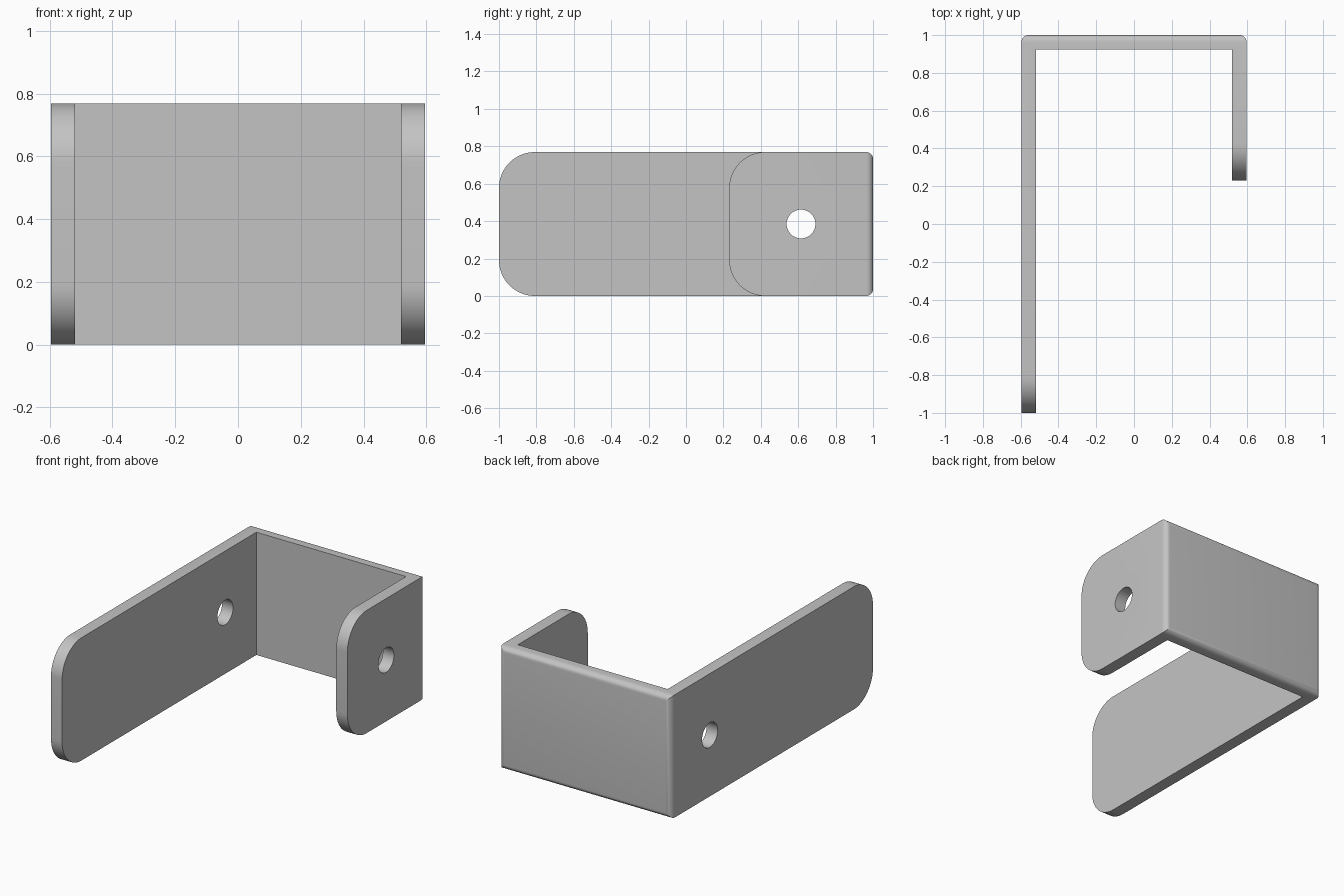
import bpy, bmesh, math
from mathutils import Matrix

cube = bpy.data.objects.get("Cube")
if cube:
    bpy.data.objects.remove(cube, do_unlink=True)

HEIGHT = 0.769
HALF_WIDTH = 0.596
WALL = 0.077
SHORT_END = 0.231
HOLE_Y = 0.615
HOLE_RADIUS = 0.077

# Plain grey metal
metal = bpy.data.materials.new("grey metal")
metal.use_nodes = True
colour = (0.55, 0.55, 0.55, 1)
metal.diffuse_color = colour
metal.node_tree.nodes["Principled BSDF"].inputs["Base Color"].default_value = colour


def make_object(name, bm):
    bmesh.ops.recalc_face_normals(bm, faces=bm.faces)
    mesh = bpy.data.meshes.new(name)
    bm.to_mesh(mesh)
    bm.free()
    mesh.materials.append(metal)
    obj = bpy.data.objects.new(name, mesh)
    bpy.context.collection.objects.link(obj)
    return obj


def round_edges(bm, rule, radius, segments):
    edges = [e for e in bm.edges if rule(*[v.co for v in e.verts])]
    bmesh.ops.bevel(bm, geom=edges, offset=radius, segments=segments,
                    profile=0.5, affect='EDGES')


# Bent strip: plan outline with one long and one short arm, extruded upward
inner = HALF_WIDTH - WALL
outline = [(-HALF_WIDTH, -1), (-inner, -1), (-inner, 1 - WALL), (inner, 1 - WALL),
           (inner, SHORT_END), (HALF_WIDTH, SHORT_END), (HALF_WIDTH, 1), (-HALF_WIDTH, 1)]
bm = bmesh.new()
base = bm.faces.new([bm.verts.new((x, y, 0)) for x, y in outline])
top = bmesh.ops.extrude_face_region(bm, geom=[base])
bmesh.ops.translate(bm, vec=(0, 0, HEIGHT),
                    verts=[g for g in top["geom"] if isinstance(g, bmesh.types.BMVert)])


# Large rounded corners on the free ends of both arms
def arm_end(a, b):
    return any(abs(a.y - y) < 0.001 and abs(b.y - y) < 0.001
               for y in (-1, SHORT_END)) and abs(a.z - b.z) < 0.001


round_edges(bm, arm_end, 0.192, 16)

# Small fillet around the outside of the back wall
round_edges(bm, lambda a, b: min(a.y, b.y) > 0.999, 0.036, 6)
bracket = make_object("bracket", bm)

# Pin hole through both arms
bm = bmesh.new()
bmesh.ops.create_cone(bm, cap_ends=True, segments=48, radius1=HOLE_RADIUS,
                      radius2=HOLE_RADIUS, depth=2,
                      matrix=Matrix.Translation((0, HOLE_Y, HEIGHT / 2))
                      @ Matrix.Rotation(math.pi / 2, 4, 'Y'))
cutter = make_object("hole_cutter", bm)
cutter.hide_render = True

bpy.ops.object.select_all(action='DESELECT')
bracket.select_set(True)
bpy.context.view_layer.objects.active = bracket
cut = bracket.modifiers.new("pin holes", 'BOOLEAN')
cut.operation = 'DIFFERENCE'
cut.solver = 'EXACT'
cut.object = cutter
bpy.ops.object.modifier_apply(modifier=cut.name)
bpy.data.objects.remove(cutter, do_unlink=True)
bpy.ops.object.shade_smooth_by_angle(angle=math.radians(30))
